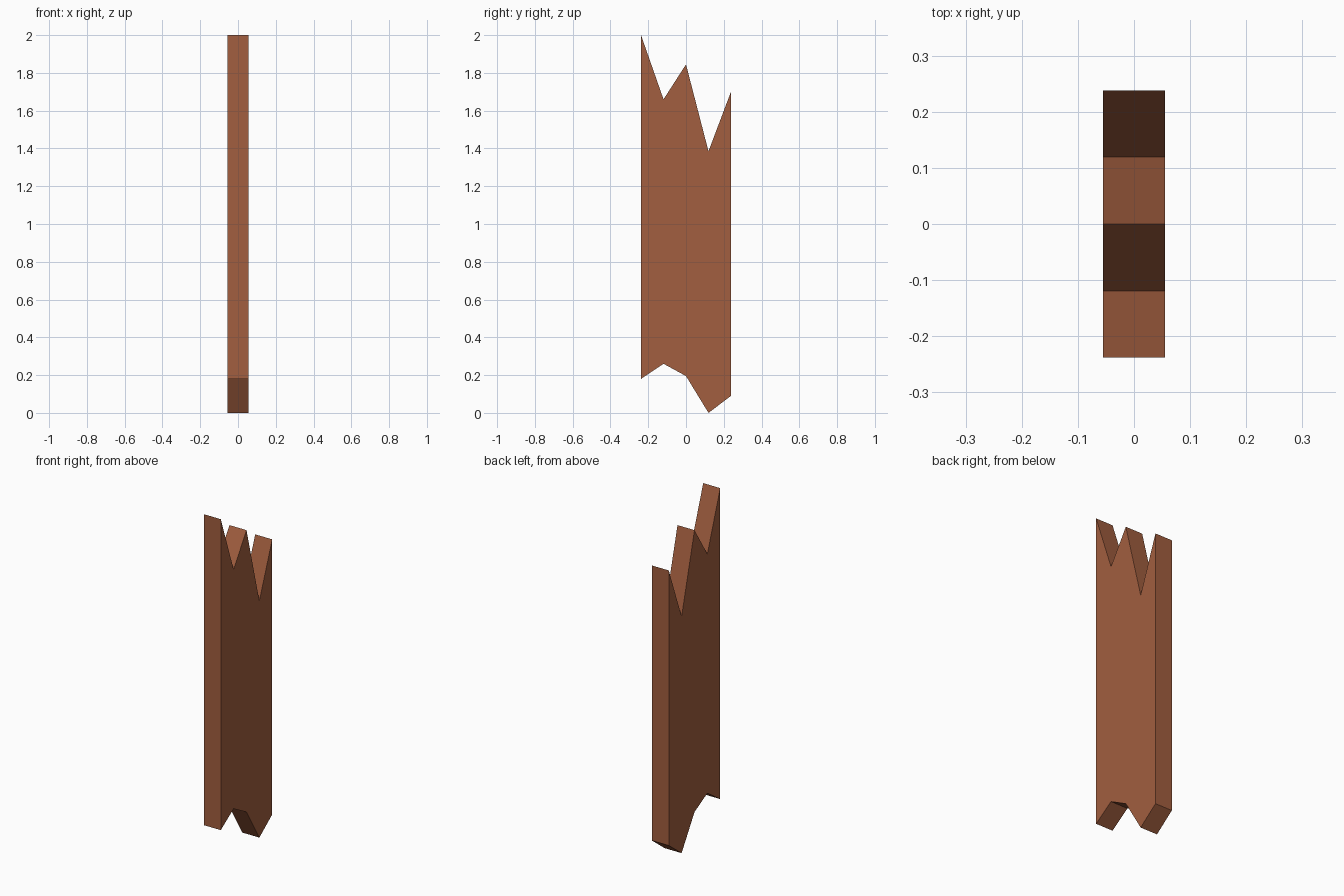
import bpy
import bmesh

if "Cube" in bpy.data.objects:
    bpy.data.objects.remove(bpy.data.objects["Cube"])

HALF_THICKNESS = 0.055
YS = [-0.238, -0.119, 0.0, 0.119, 0.238]
TOP = [2.0, 1.66, 1.845, 1.385, 1.70]       # splintered upper edge
BOTTOM = [0.18, 0.26, 0.195, 0.0, 0.09]     # splintered lower edge

# Wood colour
wood = bpy.data.materials.new("brown_wood")
wood.diffuse_color = (0.36, 0.113, 0.05, 1.0)
wood.use_nodes = True
wood.node_tree.nodes["Principled BSDF"].inputs["Base Color"].default_value = wood.diffuse_color

# Broken plank: jagged side profile extruded through its thickness
profile = list(zip(YS, BOTTOM)) + list(zip(YS, TOP))[::-1]
bm = bmesh.new()
face = bm.faces.new([bm.verts.new((-HALF_THICKNESS, y, z)) for y, z in profile])
ext = bmesh.ops.extrude_face_region(bm, geom=[face], use_keep_orig=True)
moved = [g for g in ext["geom"] if isinstance(g, bmesh.types.BMVert)]
bmesh.ops.translate(bm, verts=moved, vec=(2 * HALF_THICKNESS, 0, 0))
bmesh.ops.recalc_face_normals(bm, faces=bm.faces)

mesh = bpy.data.meshes.new("broken_plank")
bm.to_mesh(mesh)
bm.free()
mesh.materials.append(wood)
plank = bpy.data.objects.new("broken_plank", mesh)
bpy.context.collection.objects.link(plank)
